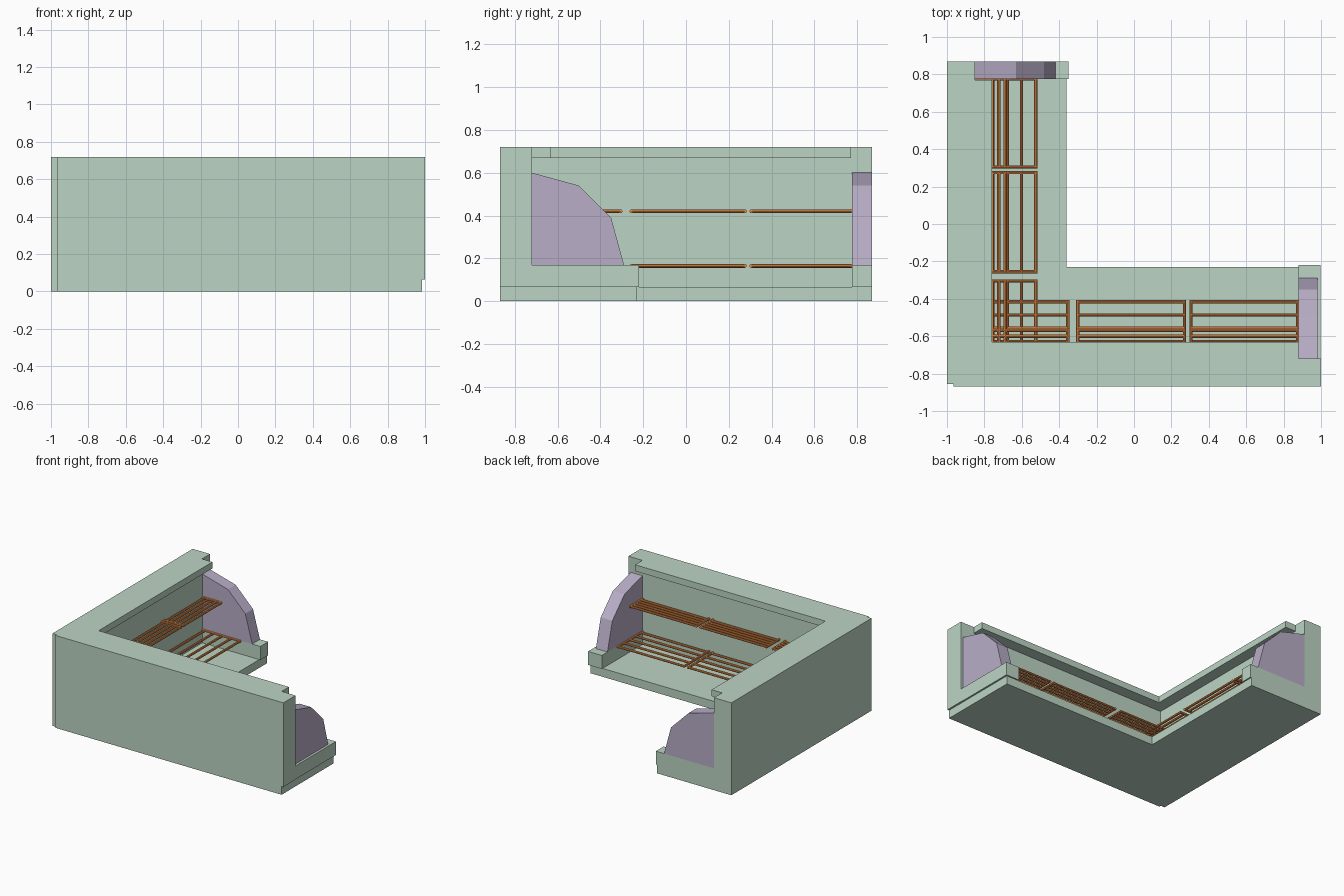
import bpy, bmesh
from mathutils import Vector

if "Cube" in bpy.data.objects:
    bpy.data.objects.remove(bpy.data.objects["Cube"])


def material(name, rgb):
    m = bpy.data.materials.new(name)
    m.diffuse_color = (*rgb, 1)
    m.use_nodes = True
    m.node_tree.nodes["Principled BSDF"].inputs["Base Color"].default_value = m.diffuse_color
    return m


GREEN = material("green_casing", (0.50, 0.66, 0.55))
PURPLE = material("purple_panel", (0.48, 0.42, 0.57))
ORANGE = material("orange_wire", (0.80, 0.27, 0.07))


def finish(name, bm, mat):
    bmesh.ops.recalc_face_normals(bm, faces=bm.faces[:])
    me = bpy.data.meshes.new(name)
    bm.to_mesh(me)
    bm.free()
    me.materials.append(mat)
    ob = bpy.data.objects.new(name, me)
    bpy.context.collection.objects.link(ob)
    return ob


def extrude(name, points, offset, mat):
    """Closed prism from a polygon of 3D points."""
    bm = bmesh.new()
    face = bm.faces.new([bm.verts.new(p) for p in points])
    res = bmesh.ops.extrude_face_region(bm, geom=[face], use_keep_orig=True)
    verts = [g for g in res["geom"] if isinstance(g, bmesh.types.BMVert)]
    bmesh.ops.translate(bm, verts=verts, vec=Vector(offset))
    return finish(name, bm, mat)


def footprint(name, xy, z0, z1):
    return extrude(name, [(x, y, z0) for x, y in xy], (0, 0, z1 - z0), GREEN)


# Each wing maps (distance along, depth from back wall, height) to the world
def front_map(a, d, z):
    return Vector((a, -0.72 + d, z))


def left_map(a, d, z):
    return Vector((-0.85 + d, a, z))


def add_rod(bm, p, q, r=0.009):
    axis = q - p
    mat = axis.to_track_quat('Z', 'Y').to_matrix().to_4x4()
    mat.translation = (p + q) / 2
    bmesh.ops.create_cone(bm, cap_ends=True, segments=8, radius1=r, radius2=r,
                          depth=axis.length, matrix=mat)


def rack(name, to_world, spans, depth, count, z):
    """Wire shelf sections: long rods closed by a cross bar at both ends."""
    bm = bmesh.new()
    for a0, a1 in spans:
        for i in range(count):
            d = 0.02 + (depth - 0.02) * i / (count - 1)
            add_rod(bm, to_world(a0, d, z), to_world(a1, d, z))
        for a in (a0, a1):
            add_rod(bm, to_world(a, 0, z), to_world(a, depth + 0.008, z))
    ob = finish(name, bm, ORANGE)
    bpy.context.view_layer.objects.active = ob
    ob.select_set(True)
    bpy.ops.object.shade_smooth_by_angle()
    ob.select_set(False)


# L-shaped floor, back walls and overhanging top lip
footprint("floor_base", [(-1, .87), (-1, -.855), (-.965, -.855), (-.965, -.87),
                         (.985, -.87), (.985, -.23), (-.36, -.23), (-.36, .87)], 0, .065)
footprint("back_walls", [(-1, .87), (-1, -.855), (-.965, -.855), (-.965, -.87),
                         (1, -.87), (1, -.72), (-.85, -.72), (-.85, .87)], .065, .72)
footprint("top_lip", [(-.85, .77), (-.85, -.72), (.88, -.72), (.88, -.63),
                      (-.76, -.63), (-.76, .77)], .67, .72)

# End blocks, side panels and two wire racks for each wing
PANEL = [(0, .17), (0, .60), (.22, .54), (.37, .39), (.43, .17)]
WINGS = [
    ("front", front_map, .88, .998, .98, .305,
     [(-.85, -.355), (-.30, .27), (.305, .875)]),
    ("left", left_map, .775, .87, .87, .325,
     [(-.72, -.305), (-.255, .275), (.305, .775)]),
]
for wing, to_world, a0, a1, panel_end, depth, spans in WINGS:
    along = to_world(1, 0, 0) - to_world(0, 0, 0)
    block = [(0, .065), (0, .17), (.5, .17), (.5, .065)]
    extrude(wing + "_end_block", [to_world(a0, d, z) for d, z in block],
            along * (a1 - a0), GREEN)
    extrude(wing + "_side_panel", [to_world(a0, d, z) for d, z in PANEL],
            along * (panel_end - a0), PURPLE)
    rack(wing + "_lower_rack", to_world, spans, depth, 5, .165)
    rack(wing + "_upper_rack", to_world, spans, depth / 2, 5, .42)
